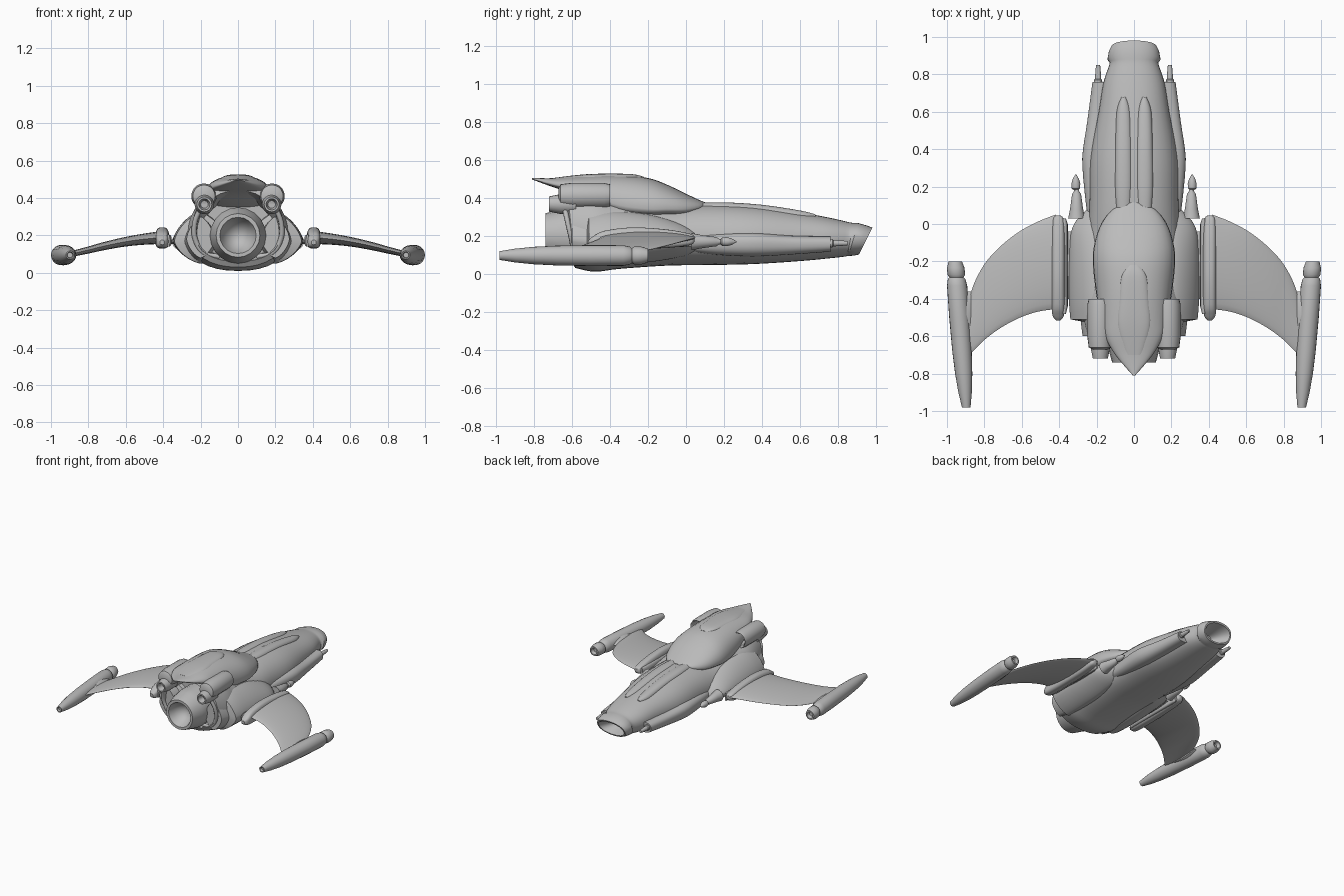
import bpy, bmesh, math

cube = bpy.data.objects.get("Cube")
if cube:
    bpy.data.objects.remove(cube)

grey = bpy.data.materials.new("hull grey")
grey.use_nodes = True
COLOR = (0.5, 0.5, 0.5, 1)
grey.diffuse_color = COLOR
grey.node_tree.nodes["Principled BSDF"].inputs["Base Color"].default_value = COLOR


def spow(v, p):
    return math.copysign(abs(v) ** p, v)


def smooth(stations, steps=4):
    """Catmull-Rom interpolation between station tuples."""
    out = []
    last = len(stations) - 1
    for i in range(last):
        a, b, c, d = (stations[min(max(k, 0), last)] for k in range(i - 1, i + 3))
        for s in range(steps):
            t = s / steps
            out.append(tuple(
                q + t * ((r - p) + t * (2 * p - 5 * q + 4 * r - o + t * (3 * (q - r) + o - p))) / 2
                for p, q, r, o in zip(a, b, c, d)))
    return out + [stations[-1]]


def section(y, w, zb, zm, zt, shear=0, x=0, n=2.2, count=32):
    """Hull cross-section with separate upper and lower heights."""
    ring = []
    for i in range(count):
        a = 2 * math.pi * i / count
        c, s = spow(math.cos(a), 2 / n), spow(math.sin(a), 2 / n)
        dz = s * (zt - zm if s > 0 else zm - zb)
        ring.append((x + w * c, y + shear * dz, zm + dz))
    return ring


def disc(y, r, x, z, count=20):
    return section(y, r, z - r, z, z + r, x=x, n=2, count=count)


def foil(x, lead, trail, z, t, count=24):
    """Lens-shaped wing section at one span position."""
    mid, half = (lead + trail) / 2, (lead - trail) / 2
    angles = [2 * math.pi * i / count for i in range(count)]
    return [(x, mid + half * math.cos(a), z + t * spow(math.sin(a), 1.3)) for a in angles]


def finish(obj, mirror):
    obj.data.materials.append(grey)
    if mirror:
        obj.modifiers.new("mirror", 'MIRROR')


def loft(name, rings, mirror=False, angle=38):
    bm = bmesh.new()
    loops = [[bm.verts.new(p) for p in ring] for ring in rings]
    count = len(loops[0])
    for a, b in zip(loops, loops[1:]):
        for i in range(count):
            j = (i + 1) % count
            bm.faces.new((a[i], a[j], b[j], b[i]))
    bm.faces.new(loops[0])
    bm.faces.new(loops[-1])
    bmesh.ops.recalc_face_normals(bm, faces=bm.faces)
    mesh = bpy.data.meshes.new(name)
    bm.to_mesh(mesh)
    bm.free()
    obj = bpy.data.objects.new(name, mesh)
    bpy.context.collection.objects.link(obj)
    bpy.ops.object.select_all(action='DESELECT')
    obj.select_set(True)
    bpy.context.view_layer.objects.active = obj
    bpy.ops.object.shade_smooth_by_angle(angle=math.radians(angle))
    finish(obj, mirror)
    return obj


def turned(name, profile, x, z, mirror=True):
    """Round part along y from (y, radius) pairs."""
    return loft(name, [disc(y, r, x, z) for y, r in profile], mirror)


# Fuselage with hollow nose intake and hollow stern
nose_bowl = [(.82, .04, .14, .17, .2, .3), (.9, .085, .12, .17, .22, .45),
             (.945, .11, .11, .17, .23, .5)]
collar = [(.945, .122, .1, .17, .242, .5), (.92, .135, .095, .175, .252, .45),
          (.88, .142, .092, .18, .266, .3), (.865, .13, .092, .18, .266, .2)]
body = smooth([(.85, .132, .09, .18, .27, .1), (.75, .165, .08, .18, .295, 0),
               (.6, .19, .066, .18, .322, 0), (.35, .235, .05, .17, .358, 0),
               (.1, .24, .045, .17, .368, 0), (-.1, .25, .042, .17, .36, 0),
               (-.35, .265, .025, .17, .41, 0), (-.48, .275, .01, .18, .45, 0),
               (-.6, .25, .03, .2, .47, -.1)])
stern = [(-.615, .225, .06, .2, .44, -.1), (-.48, .19, .09, .2, .39, 0)]
loft("fuselage", [section(*s) for s in nose_bowl + collar + body + stern])

# Long side fairings on the nose and the wide sponsons behind them
fairing = smooth([(.76, .05, .115, .155, .195), (.55, .062, .1, .155, .2),
                  (.35, .075, .09, .16, .215), (.15, .06, .1, .16, .21), (0, .04, .12, .16, .2)])
loft("side_fairing", [section(*s, x=.172 + .03 * min(1, (.76 - s[0]) / .4), n=2.4) for s in fairing], True)
sponson = smooth([(.08, .05, .13, .165, .2), (-.02, .13, .09, .168, .26), (-.2, .148, .06, .17, .31),
                  (-.4, .148, .05, .17, .33), (-.51, .14, .05, .17, .32)])
sponson.append((-.52, .085, .06, .17, .3))
sponson.append((-.6, .075, .08, .18, .3))
loft("sponson", [section(*s, x=.2, n=1.5) for s in sponson], True)

# Canopy sweeping back into a pointed tail hood
canopy = smooth([(.115, .02, .355, .36, .37), (.08, .11, .33, .35, .383), (0, .175, .3, .34, .42),
                 (-.1, .21, .295, .34, .468), (-.2, .22, .29, .34, .503), (-.35, .205, .3, .36, .52),
                 (-.5, .18, .36, .41, .52), (-.6, .155, .42, .45, .512),
                 (-.7, .1, .455, .47, .502), (-.81, .006, .495, .498, .503)])
loft("canopy", [section(*s) for s in canopy])
spine = smooth([(-.22, .03, .45, .49, .508), (-.28, .07, .45, .49, .523), (-.42, .085, .45, .49, .526),
                (-.55, .09, .45, .49, .521), (-.7, .05, .465, .48, .503)])
loft("spine", [section(*s, n=3) for s in spine])

# Twin raised ridges on the nose top
ridge = smooth([(.68, .012, .27, .295, .312), (.6, .038, .27, .3, .332), (.4, .045, .29, .33, .362),
                (.2, .048, .3, .34, .375), (.06, .04, .3, .34, .372)])
loft("nose_ridge", [section(*s, x=.055) for s in ridge], True)

# Main engine nozzle with bowl
turned("main_nozzle", [(-.45, .15), (-.6, .15), (-.65, .142), (-.74, .117), (-.74, .097),
                       (-.7, .082), (-.66, .055), (-.64, .02)], 0, .2, False)

# Upper engine nacelles, their nozzles and bent exhaust pipes
turned("nacelle", [(-.47, .04), (-.41, .052), (-.4, .06), (-.43, .067), (-.6, .068),
                   (-.66, .06), (-.67, .04)], .182, .41)
turned("small_nozzle", [(-.58, .052), (-.66, .052), (-.72, .04), (-.72, .03), (-.67, .02)], .18, .366)
curve = bpy.data.curves.new("exhaust_pipe", 'CURVE')
curve.dimensions = '3D'
curve.bevel_depth = .014
curve.bevel_resolution = 2
path = [(.2, -.64, .35), (.232, -.62, .26), (.225, -.6, .17), (.18, -.59, .105), (.1, -.58, .085)]
spline = curve.splines.new('BEZIER')
spline.bezier_points.add(len(path) - 1)
for point, co in zip(spline.bezier_points, path):
    point.co = co
    point.handle_left_type = point.handle_right_type = 'AUTO'
pipe = bpy.data.objects.new("exhaust_pipe", curve)
bpy.context.collection.objects.link(pipe)
finish(pipe, True)

# Wing root blocks with connecting links
root = smooth([(.045, .012, .17, .18, .195), (.02, .03, .15, .18, .21), (-.1, .036, .135, .18, .232),
               (-.28, .037, .13, .18, .243), (-.43, .036, .13, .17, .225),
               (-.49, .03, .135, .165, .195), (-.515, .012, .15, .16, .175)])
loft("wing_root", [section(*s, x=.405, n=3) for s in root], True)
loft("wing_root_rib", [section(y, w, .14, .17, .205, x=.372, n=2.5)
                       for y, w in ((.03, .008), (0, .018), (-.44, .018), (-.48, .008))], True)
loft("wing_link", [foil(x, -.04, -.4, .166, .012) for x in (.32, .38)], True)

# Swept, drooping wings
wing = smooth([(.42, .05, -.455, .188, .034), (.52, .01, -.47, .178, .029), (.62, -.045, -.505, .163, .025),
               (.72, -.125, -.56, .142, .022), (.8, -.215, -.62, .122, .019),
               (.86, -.33, -.68, .108, .017), (.89, -.44, -.7, .102, .015)])
loft("wing", [foil(*s) for s in wing], True)

# Wingtip pods, toed out toward the front
pod = [(-.96, .014), (-.98, .017), (-.98, .023), (-.9, .036), (-.8, .046), (-.68, .052),
       (-.5, .055), (-.33, .054), (-.295, .047), (-.285, .038), (-.272, .047), (-.235, .047),
       (-.2, .036), (-.2, .026), (-.225, .018)]
loft("wingtip_pod", [disc(y, r, .897 + (y + .98) * .075, .095) for y, r in pod], True)
loft("pod_mount", [foil(x, -.36, -.62, .1, t) for x, t in ((.87, .02), (.9, .035), (.92, .035))], True)

# Nose guns and side missiles
turned("nose_gun", [(.7, .024), (.77, .022), (.775, .017), (.82, .014), (.85, .011)], .192, .16)
turned("missile_mount", [(.03, .045), (.08, .035), (.16, .024), (.175, .014), (.19, .014)], .307, .168)
turned("missile", [(.182, .012), (.19, .022), (.215, .024), (.24, .017), (.265, .003)], .311, .168)
